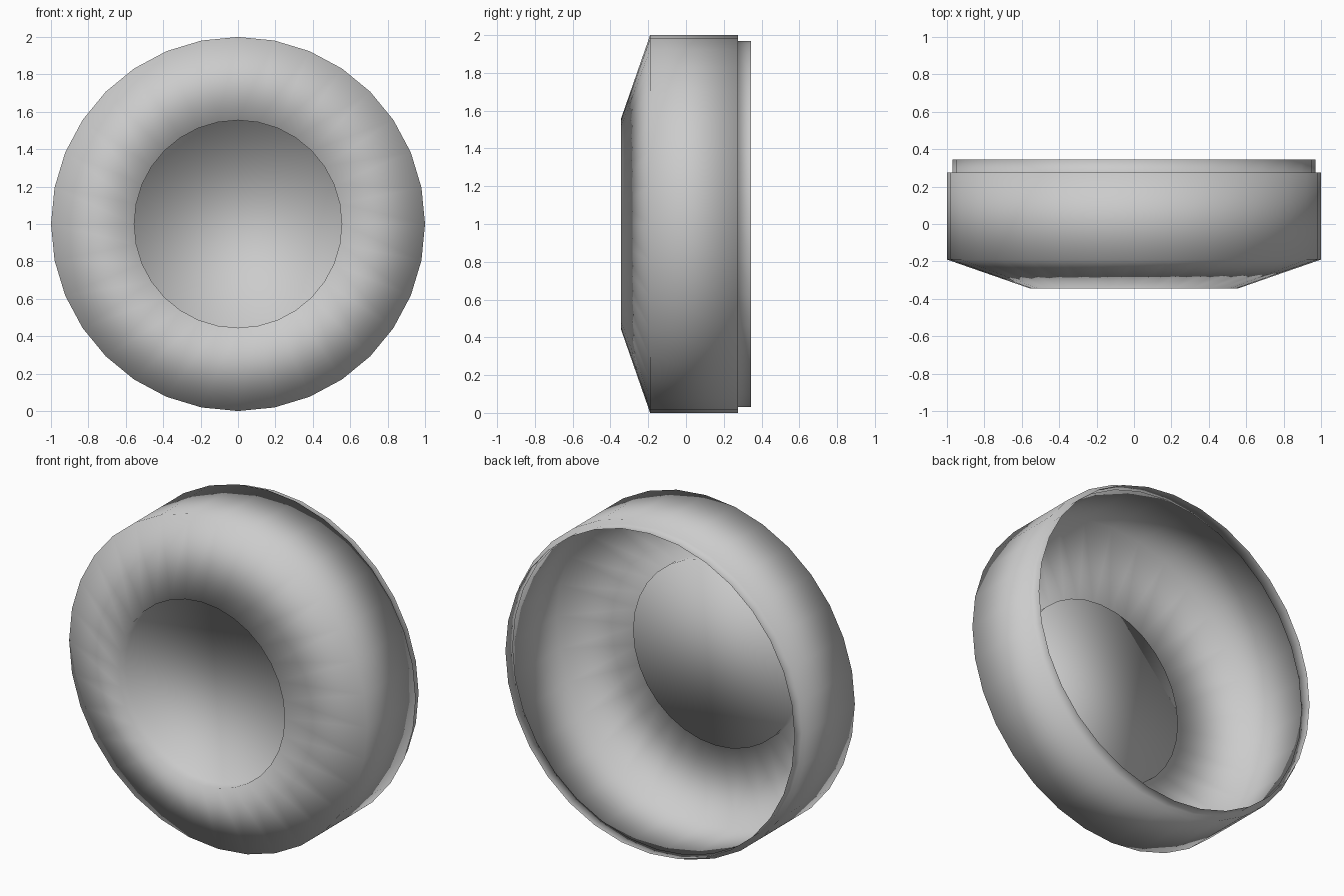
import bpy, bmesh, math

if "Cube" in bpy.data.objects:
    bpy.data.objects.remove(bpy.data.objects["Cube"])

SIDES = 32
CENTRE_Z = 1.0

# Profile as (radius, y): recessed floor edge, front lip, tread, stepped rear flange
PROFILE = [
    (0.555, -0.285),
    (0.555, -0.345),
    (1.0, -0.19),
    (1.0, 0.275),
    (0.97, 0.275),
    (0.97, 0.345),
]


def lathe_y(name, profile):
    """Revolve a profile around the y axis and cap its first ring."""
    bm = bmesh.new()
    rings = []
    for r, y in profile:
        ring = []
        for i in range(SIDES):
            a = 2 * math.pi * i / SIDES
            ring.append(bm.verts.new((r * math.sin(a), y, CENTRE_Z + r * math.cos(a))))
        rings.append(ring)
    for a, b in zip(rings, rings[1:]):
        for i in range(SIDES):
            j = (i + 1) % SIDES
            bm.faces.new((a[i], a[j], b[j], b[i]))
    # recessed centre disc
    bm.faces.new(rings[0][::-1])
    bmesh.ops.recalc_face_normals(bm, faces=bm.faces)
    # outward means facing the front on the centre disc
    disc = max(bm.faces, key=lambda f: len(f.verts))
    if disc.normal.y > 0:
        bmesh.ops.reverse_faces(bm, faces=bm.faces)
    for f in bm.faces:
        f.smooth = True
    mesh = bpy.data.meshes.new(name)
    bm.to_mesh(mesh)
    bm.free()
    obj = bpy.data.objects.new(name, mesh)
    bpy.context.collection.objects.link(obj)
    return obj


# Open-backed round shell
lathe_y("round_shell", PROFILE)
